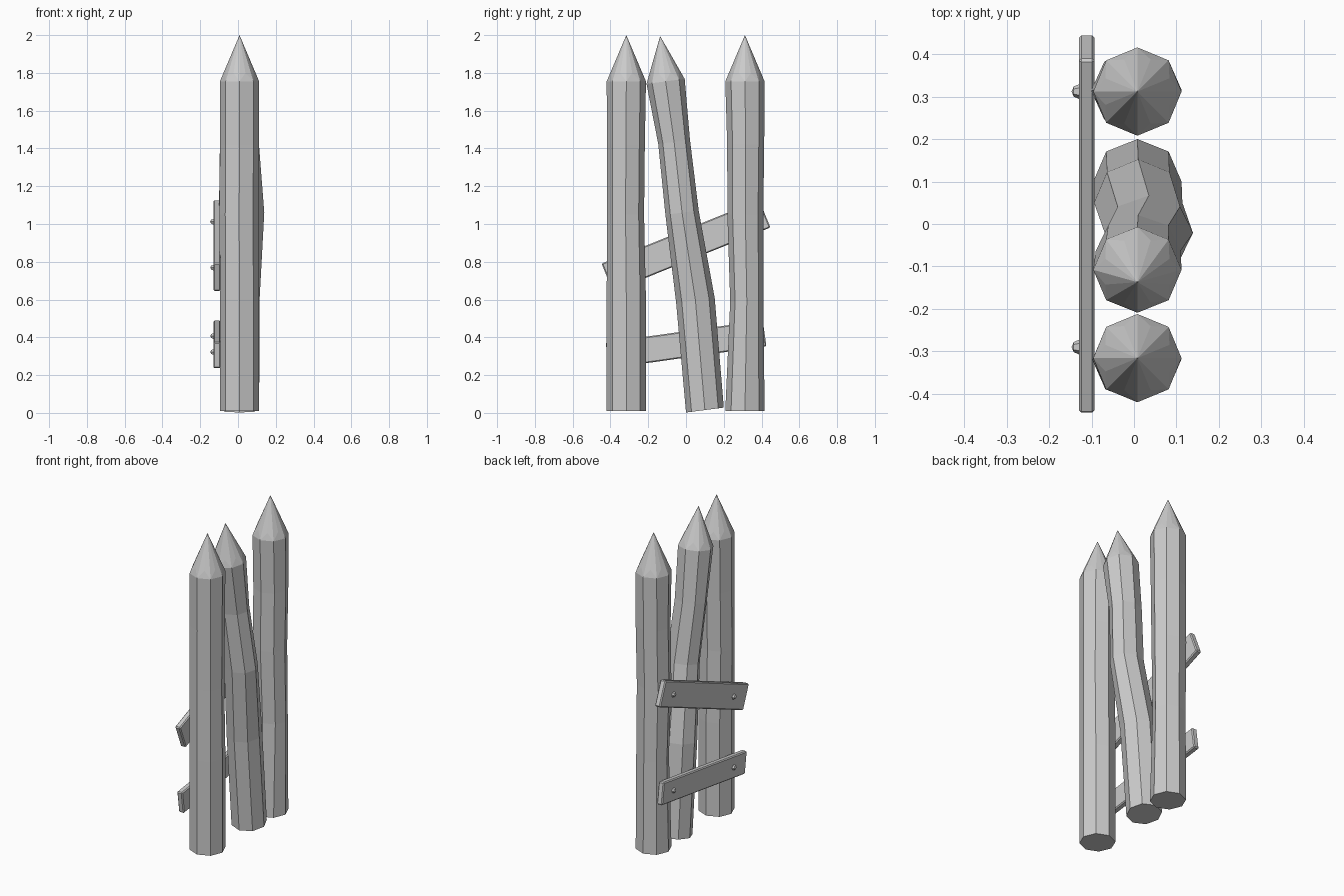
import bpy, bmesh
from math import cos, sin, pi, radians, tan
from mathutils import Matrix, Vector

if "Cube" in bpy.data.objects:
    bpy.data.objects.remove(bpy.data.objects["Cube"])


def finish(name, bm):
    bmesh.ops.recalc_face_normals(bm, faces=bm.faces)
    mesh = bpy.data.meshes.new(name)
    bm.to_mesh(mesh)
    bm.free()
    obj = bpy.data.objects.new(name, mesh)
    bpy.context.collection.objects.link(obj)
    return obj


def post(name, rings, tip, slope=0.0):
    """Eight-sided stake; rings are (x, y, z, x radius, y radius)."""
    bm = bmesh.new()
    loops = []
    for x, y, z, rx, ry in rings:
        loops.append([bm.verts.new((x + rx * cos(i * pi / 4),
                                    y + ry * sin(i * pi / 4),
                                    z + slope * ry * sin(i * pi / 4)))
                      for i in range(8)])
    bm.faces.new(loops[0][::-1])
    for a, b in zip(loops, loops[1:]):
        for i in range(8):
            j = (i + 1) % 8
            bm.faces.new((a[i], a[j], b[j], b[i]))
    # sharpened point with a chipped zigzag shoulder
    top = loops[-1]
    apex = bm.verts.new(tip)
    mids = [bm.verts.new(((top[i].co + top[(i + 1) % 8].co) / 2).lerp(apex.co, 0.15)
                         + Vector((0, 0, 0.008))) for i in range(8)]
    for i in range(8):
        j = (i + 1) % 8
        bm.faces.new((top[i], top[j], mids[i]))
        bm.faces.new((top[i], mids[i], apex))
        bm.faces.new((mids[i], top[j], apex))
    return finish(name, bm)


def board(name, z, length, width, angle):
    """Slanted plank behind the posts, with a nail near each end."""
    bm = bmesh.new()
    bmesh.ops.create_cube(bm, size=1)
    bmesh.ops.scale(bm, vec=(0.037, length, width), verts=bm.verts)
    bmesh.ops.bevel(bm, geom=bm.edges[:], offset=0.006, segments=1, affect='EDGES')
    bmesh.ops.transform(bm, matrix=Matrix.Translation((-0.1115, 0, z))
                        @ Matrix.Rotation(radians(angle), 4, 'X'), verts=bm.verts)
    finish(name, bm)
    for side, y in (("left", -0.29), ("right", 0.312)):
        nb = bmesh.new()
        bmesh.ops.create_uvsphere(nb, u_segments=6, v_segments=4, radius=0.017)
        bmesh.ops.transform(nb, matrix=Matrix.Translation((-0.13, y, z + y * tan(radians(angle))))
                            @ Matrix.Rotation(pi / 2, 4, 'Y'), verts=nb.verts)
        finish(f"{name}_nail_{side}", nb)


# posts
R = 0.104
post("front_post", [(0.008, -0.316, 0.01, R, R),
                    (0.008, -0.316, 0.60, R, R),
                    (0.006, -0.320, 1.05, R, 0.098),
                    (0.008, -0.318, 1.42, R, 0.1),
                    (0.008, -0.316, 1.755, R, R)], (0.008, -0.316, 2.0))
post("leaning_post", [(0.008, 0.100, 0.015, R, 0.1),
                      (0.010, 0.050, 0.595, R, 0.102),
                      (0.035, -0.021, 1.06, R, 0.088),
                      (0.010, -0.063, 1.435, 0.1, 0.084),
                      (0.008, -0.108, 1.755, R, 0.101)], (0.008, -0.137, 1.995), 0.13)
post("back_post", [(0.008, 0.312, 0.01, R, R),
                   (0.008, 0.322, 0.59, 0.1, 0.088),
                   (0.003, 0.314, 1.05, R, 0.095),
                   (0.008, 0.316, 1.42, R, 0.098),
                   (0.008, 0.312, 1.755, R, R)], (0.008, 0.312, 2.0))

# cross boards
board("upper_board", 0.886, 0.90, 0.158, 22)
board("lower_board", 0.363, 0.84, 0.139, 8)
